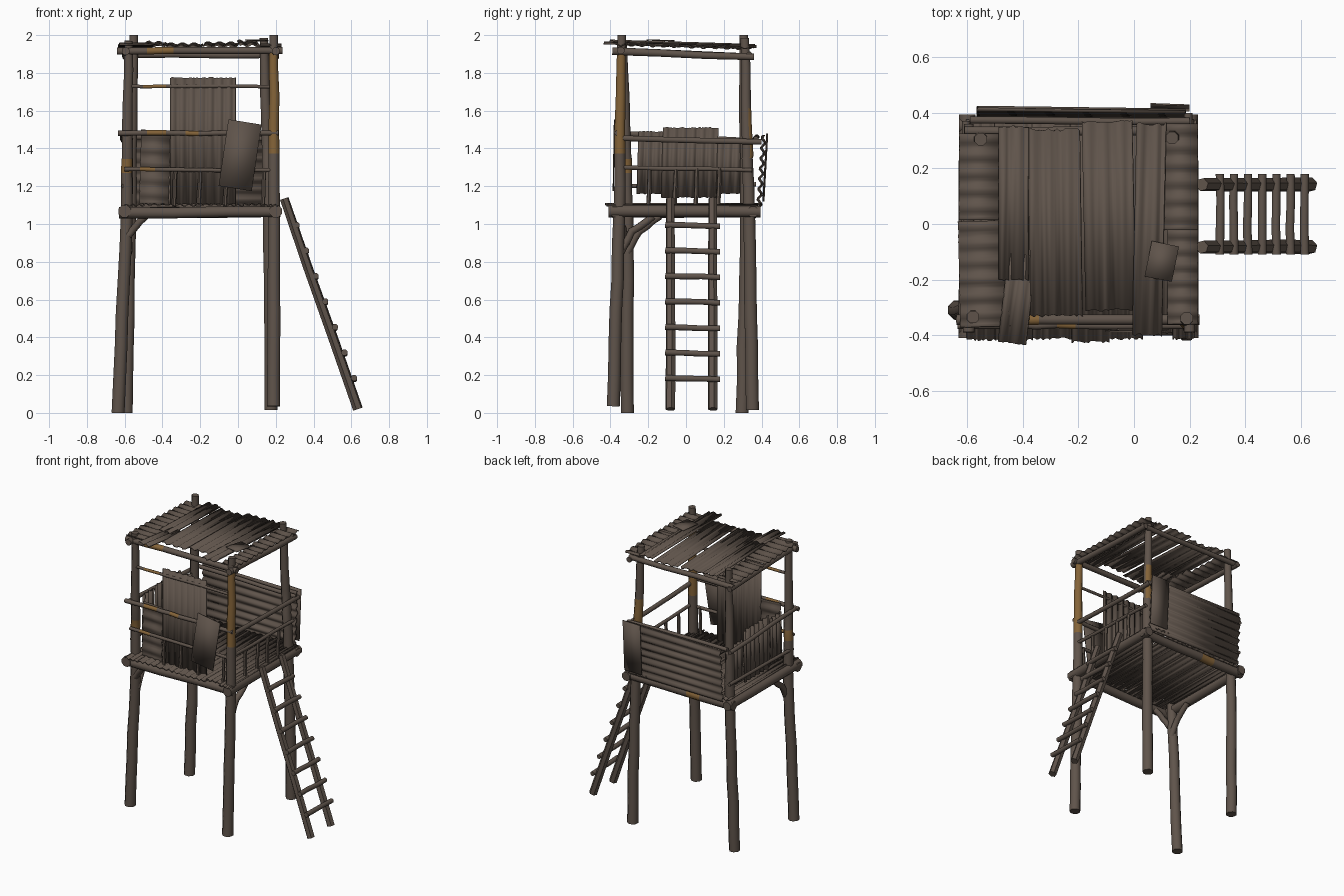
import bpy, bmesh, math, random
from mathutils import Vector

random.seed(4)
if "Cube" in bpy.data.objects:
    bpy.data.objects.remove(bpy.data.objects["Cube"])


def material(name, colour):
    m = bpy.data.materials.new(name)
    m.use_nodes = True
    m.diffuse_color = (*colour, 1)
    m.node_tree.nodes["Principled BSDF"].inputs["Base Color"].default_value = (*colour, 1)
    return m


WOOD = material("weathered brown", (0.115, 0.088, 0.070))
RUST = material("ochre wood", (0.23, 0.125, 0.04))


def finish(bm, name, angle):
    bmesh.ops.recalc_face_normals(bm, faces=bm.faces)
    mesh = bpy.data.meshes.new(name)
    bm.to_mesh(mesh)
    bm.free()
    ob = bpy.data.objects.new(name, mesh)
    bpy.context.collection.objects.link(ob)
    mesh.materials.append(WOOD)
    mesh.materials.append(RUST)
    bpy.ops.object.select_all(action="DESELECT")
    ob.select_set(True)
    bpy.context.view_layer.objects.active = ob
    bpy.ops.object.shade_smooth_by_angle(angle=math.radians(angle))
    return ob


def pole(name, points, radii, rust=(), sides=8, wobble=0.003, facing=None):
    """Rough log along a path; rust holds (start, end) fractions of its length."""
    pts = [Vector(p) for p in points]
    spans = len(pts) - 1
    cuts = sorted({i / (spans * 3) for i in range(spans * 3 + 1)} | {t for r in rust for t in r})
    axis = (pts[-1] - pts[0]).normalized()
    side = axis.orthogonal().normalized()
    up = axis.cross(side)
    bm = bmesh.new()
    rings = []
    for t in cuts:
        i = min(int(t * spans), spans - 1)
        f = t * spans - i
        c = pts[i].lerp(pts[i + 1], f)
        r = radii[i] + (radii[i + 1] - radii[i]) * f
        if 0 < t < 1:
            c = c + (side * random.uniform(-1, 1) + up * random.uniform(-1, 1)) * wobble
        rings.append([bm.verts.new(c + (side * math.cos(a) + up * math.sin(a)) * r)
                      for a in (math.tau * (k + 0.5) / sides for k in range(sides))])
    for n in range(len(rings) - 1):
        mid = (cuts[n] + cuts[n + 1]) / 2
        rusty = any(a < mid < b for a, b in rust)
        for k in range(sides):
            j = (k + 1) % sides
            face = bm.faces.new((rings[n][k], rings[n][j], rings[n + 1][j], rings[n + 1][k]))
            face.normal_update()
            face.material_index = int(rusty and (not facing or face.normal.dot(Vector(facing)) > 0.2))
    bm.faces.new(rings[0])
    bm.faces.new(rings[-1])
    return finish(bm, name, 50)


def sheet(name, centre, across, along, waves=0, amp=0.007, ragged=0.0):
    """Thin sheet, corrugated across its first direction."""
    c, u, v = Vector(centre), Vector(across), Vector(along)
    n = u.cross(v).normalized()
    steps = max(1, int(waves * 6))
    bm = bmesh.new()
    rows = []
    for s in range(steps + 1):
        f = s / steps
        base = c + u * (f - 0.5) + n * amp * math.sin(math.tau * waves * f)
        rows.append([bm.verts.new(base + v * (e + random.uniform(-ragged, ragged))) for e in (-0.5, 0.5)])
    for a, b in zip(rows, rows[1:]):
        bm.faces.new((a[0], b[0], b[1], a[1]))
    ob = finish(bm, name, 60)
    solid = ob.modifiers.new("thickness", "SOLIDIFY")
    solid.thickness = 0.006
    solid.offset = 0


# Corner poles, bent at the platform
post_r = [0.037, 0.036, 0.034, 0.03, 0.024]


def corner(name, foot, knee, top, **kw):
    f, k, t = Vector(foot), Vector(knee), Vector(top)
    pole(name, [f, f.lerp(k, 0.5), k, k.lerp(t, 0.5), t], post_r, **kw)


corner("front_right_post", (-0.635, -0.31, 0), (-0.59, -0.31, 1.05), (-0.58, -0.335, 1.97), rust=[(0.62, 0.66)])
corner("front_left_post", (0.188, -0.385, 0.035), (0.19, -0.355, 1.05), (0.19, -0.34, 2), rust=[(0.67, 0.95)])
corner("back_left_post", (0.175, 0.352, 0.015), (0.165, 0.335, 1.05), (0.137, 0.31, 1.985),
       rust=[(0.66, 0.8)], facing=(-0.5, 1, 0))
corner("back_right_post", (-0.592, 0.297, 0), (-0.57, 0.32, 1.05), (-0.552, 0.305, 2))

# Platform beams
for name, y, rust in (("front", -0.375, ()), ("back", 0.355, [(0.3, 0.42)])):
    pole(name + "_floor_beam", [(-0.63, y, 1.06), (0.225, y, 1.065)], [0.032, 0.03], rust=rust)
for name, x in (("right", -0.6), ("left", 0.2)):
    pole(name + "_floor_beam", [(x, -0.41, 1.068), (x, 0.395, 1.065)], [0.035, 0.032])

# Diagonal braces
for name, x, y in (("right", -0.58, -0.31), ("left", 0.185, -0.345)):
    pole(name + "_brace", [(x, y, 0.85), (x, y + 0.06, 0.96), (x, y + 0.17, 1.04)], [0.022, 0.021, 0.02])
pole("front_brace", [(-0.58, -0.33, 0.94), (-0.54, -0.34, 0.99), (-0.48, -0.36, 1.05)], [0.02] * 3)

# Floor sheets
x = -0.6
for i, w in enumerate((0.1, 0.13, 0.14, 0.13, 0.12, 0.11, 0.07)):
    shift = random.uniform(-0.02, 0.02)
    sheet(f"floor_sheet_{i}", (x + w / 2, shift - 0.015, 1.1 + 0.004 * (i % 2)), (w + 0.004, 0, 0),
          (shift * 0.4, 0.79, 0), 3, 0.005, 0.006)
    x += w + 0.002

# Roof beams
pole("front_roof_beam", [(-0.64, -0.345, 1.915), (0.235, -0.345, 1.918)], [0.02, 0.02], rust=[(0.18, 0.34)])
pole("back_roof_beam", [(-0.61, 0.335, 1.895), (0.21, 0.335, 1.895)], [0.018, 0.018])
for name, x in (("right", -0.595), ("left", 0.2)):
    pole(name + "_roof_beam", [(x, -0.39, 1.915), (x, 0.36, 1.885)], [0.022, 0.019])

# Roof sheets: centre x, centre y, width, length, lift, twist, ridges run sideways
roof = [(-0.555, 0.17, 0.15, 0.31, 0, 0, True), (-0.54, -0.18, 0.18, 0.38, 0.004, 0.02, True),
        (-0.433, 0.075, 0.105, 0.55, 0.018, 0, False), (-0.42, -0.27, 0.1, 0.32, 0.008, -0.12, False),
        (-0.283, 0.005, 0.185, 0.67, 0.006, 0.015, False), (-0.09, 0.03, 0.18, 0.68, 0.012, 0.02, False),
        (0.055, -0.02, 0.105, 0.76, 0.018, -0.02, False), (0.17, 0.17, 0.12, 0.38, 0.005, 0, True),
        (0.175, -0.19, 0.11, 0.34, 0, 0, True), (0.1, -0.135, 0.1, 0.13, 0.03, -0.2, False)]
for i, (x, y, w, d, lift, twist, sideways) in enumerate(roof):
    wide = Vector((w * math.cos(twist), w * math.sin(twist), 0))
    deep = Vector((-d * math.sin(twist), d * math.cos(twist), -0.03 * d))
    u, v = (deep, wide) if sideways else (wide, deep)
    waves = 0 if i == 9 else max(2, round(u.length / 0.06))
    sheet(f"roof_sheet_{i}", (x, y, 1.938 - 0.03 * y + lift), u, v, waves, 0.006, 0.008)

# Front railing
pole("front_high_rail", [(-0.58, -0.335, 1.73), (0.18, -0.335, 1.727)], [0.01, 0.01], rust=[(0.1, 0.26)])
pole("front_hand_rail", [(-0.635, -0.365, 1.48), (0.215, -0.365, 1.482)], [0.015, 0.014],
     rust=[(0.18, 0.3), (0.42, 0.5)])
pole("front_low_rail", [(-0.6, -0.36, 1.29), (0.2, -0.36, 1.285)], [0.012, 0.011], rust=[(0.1, 0.2), (0.66, 0.74)])
for i, x in enumerate((-0.34, -0.21, -0.07, 0.13)):
    pole(f"front_baluster_{i}", [(x, -0.355, 1.09), (x + 0.01, -0.355, 1.29)], [0.011, 0.011], sides=6)

# Ladder-side railing
pole("left_hand_rail", [(0.2, -0.36, 1.455), (0.195, 0.4, 1.435)], [0.016, 0.016])
pole("left_low_rail", [(0.2, -0.34, 1.3), (0.19, 0.35, 1.285)], [0.012, 0.012])
for i, y in enumerate((-0.2, -0.06, 0.05, 0.17)):
    pole(f"left_baluster_{i}", [(0.195, y, 1.09), (0.195, y + 0.008, 1.295)], [0.012, 0.012], sides=6)

# Side wall opposite the ladder
pole("right_hand_rail", [(-0.612, -0.36, 1.48), (-0.605, 0.37, 1.44)], [0.015, 0.015])
pole("right_low_rail", [(-0.605, -0.34, 1.2), (-0.6, 0.37, 1.21)], [0.012, 0.012])
for i, (y, w, low, high) in enumerate(((-0.19, 0.13, 1.16, 1.49), (0.02, 0.29, 1.14, 1.51), (0.255, 0.18, 1.16, 1.45))):
    sheet(f"right_wall_sheet_{i}", (-0.578 + 0.006 * i, y, (low + high) / 2), (0, w, 0), (0, 0.01, high - low),
          round(w / 0.045), 0.008, 0.01)

# Back wall
pole("back_hand_rail", [(-0.59, 0.375, 1.46), (0.2, 0.37, 1.45)], [0.014, 0.014])
sheet("back_wall_sheet", (-0.19, 0.4, 1.28), (0, 0.025, 0.38), (0.75, -0.01, 0), 7, 0.009, 0.004)
sheet("back_wall_patch", (0.13, 0.42, 1.3), (0.14, -0.005, 0), (0, 0.02, 0.36))

# Front wall sheets
sheet("front_tall_sheet", (-0.185, -0.335, 1.44), (0.345, 0, 0), (0, 0, 0.67), 7, 0.007, 0.005)
sheet("front_short_sheet", (-0.44, -0.335, 1.3), (0.01, 0, 0.39), (0.155, 0, -0.008), 5, 0.006, 0.01)
sheet("front_leaning_panel", (0.011, -0.382, 1.364), (0.175, 0, -0.028), (0.052, 0.006, 0.352))

# Ladder
for name, y in (("front", -0.083), ("back", 0.142)):
    pole(name + "_ladder_rail", [(0.635, y, 0.02), (0.245, y, 1.135)], [0.027, 0.024], sides=6)
for i in range(7):
    x, z = 0.615 - 0.051 * i, 0.18 + 0.135 * i
    pole(f"ladder_rung_{i}", [(x, -0.11, z + 0.005), (x, 0.18, z - 0.003)], [0.017, 0.016])
